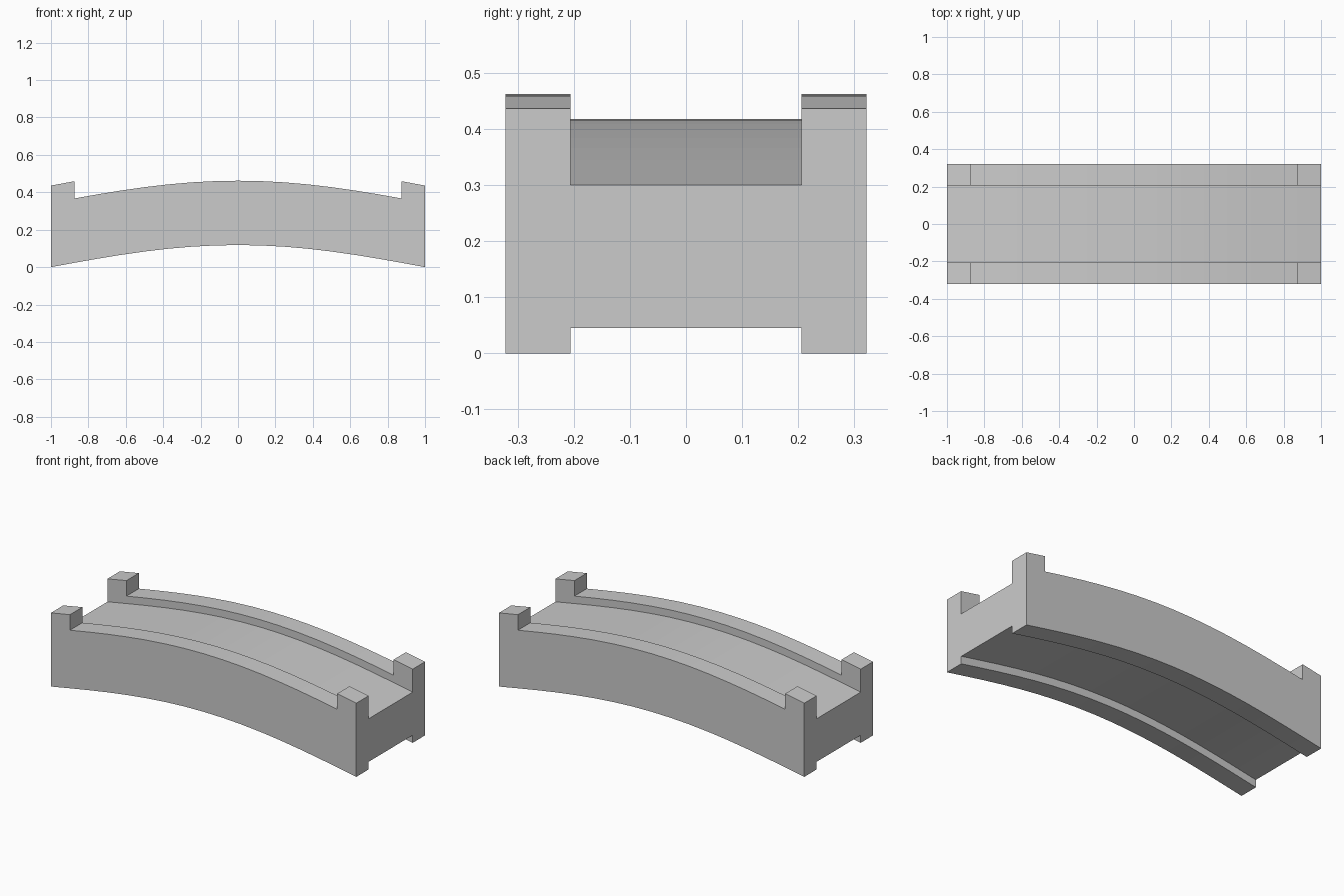
import bpy, bmesh, math

if "Cube" in bpy.data.objects:
    bpy.data.objects.remove(bpy.data.objects["Cube"])

SEGMENTS = 16      # stations along the span
RISE = 0.118       # height of the arch
INNER, OUTER = 0.206, 0.322
POST_HEIGHT = 0.092

# H-shaped cross-section (y, z) at the ends of the span
half = [(INNER, 0.045), (INNER, 0.0), (OUTER, 0.0),
        (OUTER, 0.344), (INNER, 0.344), (INNER, 0.30)]
section = half + [(-y, z) for y, z in reversed(half)]

bm = bmesh.new()

# Loft the section along the arch
rings = []
for i in range(SEGMENTS + 1):
    x = -1 + 2 * i / SEGMENTS
    lift = RISE * math.cos(math.pi * x / 2)
    rings.append([bm.verts.new((x, y, z + lift)) for y, z in section])

n = len(section)
post_faces = []
for i in range(SEGMENTS):
    a, b = rings[i], rings[i + 1]
    for j in range(n):
        k = (j + 1) % n
        face = bm.faces.new((a[j], a[k], b[k], b[j]))
        # rail tops in the first and last segments carry the posts
        if i in (0, SEGMENTS - 1) and j in (3, 7):
            post_faces.append(face)

# End faces: one piece for each rail and for the deck between them
for ring in (rings[0], rings[-1]):
    bm.faces.new(ring[0:6])
    bm.faces.new(ring[6:12])
    bm.faces.new((ring[0], ring[5], ring[6], ring[11]))

# Corner posts, raised from the rail ends
posts = bmesh.ops.extrude_discrete_faces(bm, faces=post_faces)["faces"]
for face in posts:
    bmesh.ops.translate(bm, verts=face.verts, vec=(0, 0, POST_HEIGHT))

bmesh.ops.recalc_face_normals(bm, faces=bm.faces)
mesh = bpy.data.meshes.new("arched_bridge")
bm.to_mesh(mesh)
bm.free()

bridge = bpy.data.objects.new("arched_bridge", mesh)
bpy.context.collection.objects.link(bridge)
